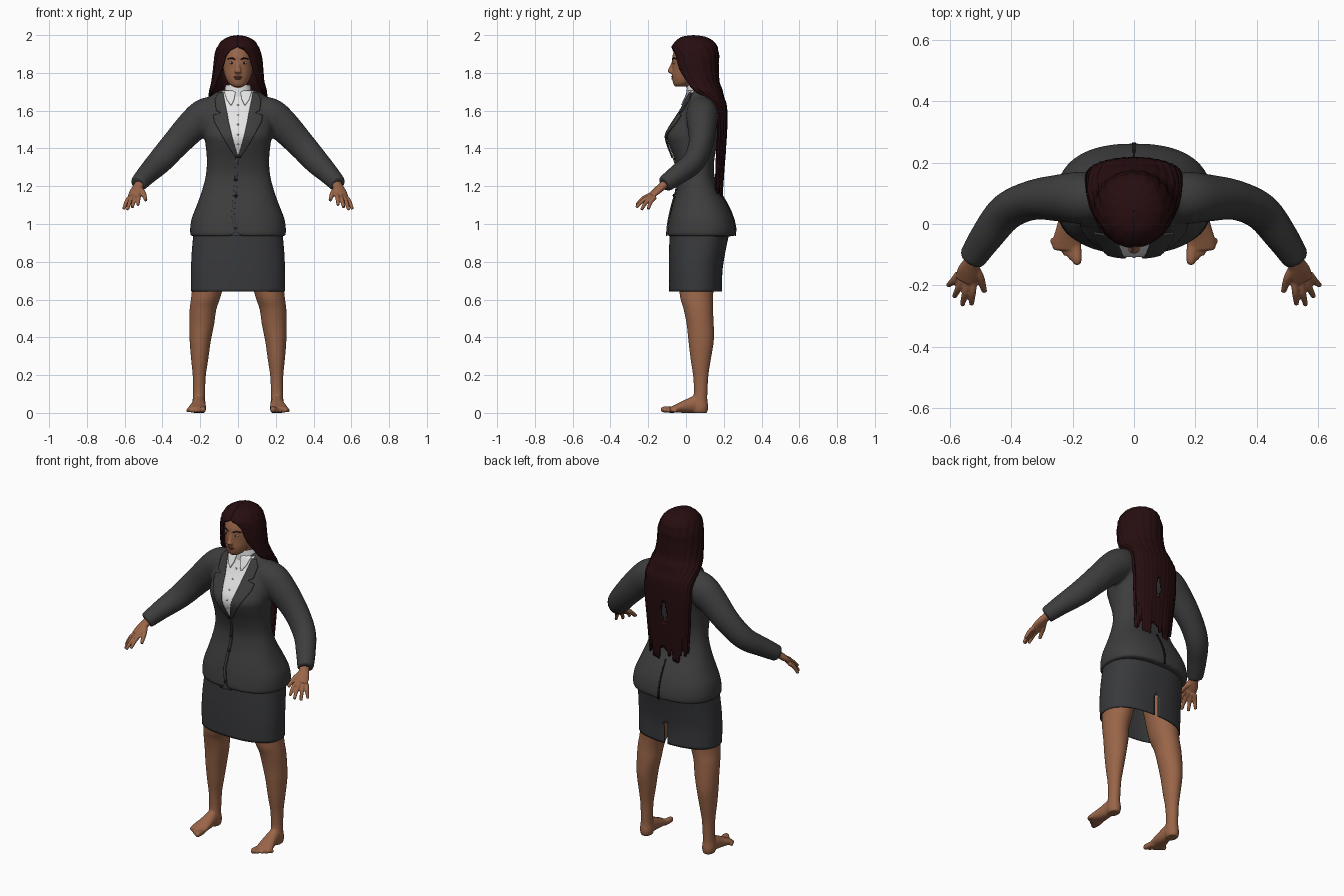
import bpy, bmesh, math, random
from mathutils import Vector, Matrix

random.seed(4)
cube = bpy.data.objects.get("Cube")
if cube:
    bpy.data.objects.remove(cube, do_unlink=True)


def material(name, r, g, b):
    m = bpy.data.materials.new(name)
    m.use_nodes = True
    m.diffuse_color = (r, g, b, 1)
    bsdf = next(n for n in m.node_tree.nodes if n.type == "BSDF_PRINCIPLED")
    bsdf.inputs["Base Color"].default_value = (r, g, b, 1)
    bsdf.inputs["Roughness"].default_value = 0.7
    return m


SKIN = material("brown skin", 0.32, 0.13, 0.065)
JACKET = material("charcoal jacket", 0.047, 0.047, 0.048)
SKIRT = material("slate skirt", 0.04, 0.041, 0.045)
SHIRT = material("white shirt", 0.78, 0.78, 0.78)
HAIR = material("dark auburn hair", 0.02, 0.004, 0.005)
LIPS = material("lips", 0.2, 0.065, 0.04)
EYE = material("eye white", 0.6, 0.57, 0.53)
DARK = material("near black", 0.012, 0.01, 0.01)


def smooth(rows, n=5):
    """Catmull-Rom refinement of a list of tuples."""
    out, last = [], len(rows) - 1
    for i in range(last):
        p = [rows[max(0, min(last, i + k))] for k in (-1, 0, 1, 2)]
        for s in range(n):
            t = s / n
            out.append(tuple(0.5 * (2 * b + (c - a) * t + (2 * a - 5 * b + 4 * c - d) * t * t
                                    + (3 * b - a - 3 * c + d) * t ** 3) for a, b, c, d in zip(*p)))
    return out + [tuple(rows[-1])]


def tube(bm, rings, axis=None, side=(1, 0, 0), segs=32, p=2.0, flip=1, caps=True, n=5):
    """Loft superellipse rings (x, y, z, half width, half depth)."""
    rings = smooth(rings, n)
    pts = [Vector(r[:3]) for r in rings]
    loops = []
    for i, (c, r) in enumerate(zip(pts, rings)):
        d = Vector(axis) if axis else pts[min(i + 1, len(pts) - 1)] - pts[max(i - 1, 0)]
        d.normalize()
        u = Vector(side)
        u = (u - d * u.dot(d)).normalized()
        v = d.cross(u)
        loop = []
        for j in range(segs):
            a = 2 * math.pi * (j + 0.5) / segs
            ca, sa = math.cos(a), math.sin(a)
            q = (c + u * r[3] * math.copysign(abs(ca) ** (2 / p), ca)
                 + v * r[4] * math.copysign(abs(sa) ** (2 / p), sa))
            loop.append(bm.verts.new((q.x * flip, q.y, q.z)))
        loops.append(loop)
    for a, b in zip(loops, loops[1:]):
        for j in range(segs):
            k = (j + 1) % segs
            bm.faces.new((a[j], a[k], b[k], b[j]))
    if caps:
        bm.faces.new(loops[0])
        bm.faces.new(loops[-1])


def ball(bm, pos, size):
    bmesh.ops.create_uvsphere(bm, u_segments=16, v_segments=10, radius=1,
                              matrix=Matrix.Translation(pos) @ Matrix.Diagonal((*size, 1)))


def finish(name, bm, mat, voxel=0, relax=3, thick=0):
    bmesh.ops.recalc_face_normals(bm, faces=bm.faces)
    me = bpy.data.meshes.new(name)
    bm.to_mesh(me)
    bm.free()
    me.materials.append(mat)
    me.polygons.foreach_set("use_smooth", [True] * len(me.polygons))
    ob = bpy.data.objects.new(name, me)
    bpy.context.scene.collection.objects.link(ob)
    if voxel:
        m = ob.modifiers.new("fuse", "REMESH")
        m.mode, m.voxel_size, m.use_smooth_shade = "VOXEL", voxel, True
        s = ob.modifiers.new("relax", "SMOOTH")
        s.factor, s.iterations = 0.5, relax
    if thick:
        m = ob.modifiers.new("thickness", "SOLIDIFY")
        m.thickness, m.offset = thick, 0
    return ob


# Jacket body profile: height, half width, front, back
BODY = [(.935, .25, -.1, .26), (.97, .254, -.097, .262), (1.03, .245, -.088, .25),
        (1.1, .218, -.072, .22), (1.18, .19, -.05, .175), (1.26, .17, -.042, .15),
        (1.34, .165, -.06, .15), (1.42, .172, -.09, .165), (1.47, .18, -.1, .175),
        (1.53, .185, -.07, .185), (1.6, .185, -.025, .185), (1.66, .16, .005, .175),
        (1.695, .12, .02, .15), (1.715, .07, .03, .12)]
FINE = smooth(BODY, 8)
POWER = 2.4


def as_rings(rows):
    return [(0, (f + b) / 2, z, w, (b - f) / 2) for z, w, f, b in rows]


def surface(x, z, s=-1):
    """Depth of the jacket surface, front (s=-1) or back (s=1)."""
    for lo, hi in zip(FINE, FINE[1:]):
        if z <= hi[0]:
            break
    t = max(0, min(1, (z - lo[0]) / (hi[0] - lo[0])))
    w, f, b = (lo[k] + (hi[k] - lo[k]) * t for k in (1, 2, 3))
    return (f + b) / 2 + s * (b - f) / 2 * max(0, 1 - abs(x / w) ** POWER) ** (1 / POWER)


def strip(name, rows, off, mat, s=-1, sides=(1,), cols=8):
    """Thin plate laid on the jacket; rows are (z, x start, x end)."""
    bm = bmesh.new()
    dense = [tuple(p + (q - p) * k / 5 for p, q in zip(a, b))
             for a, b in zip(rows, rows[1:]) for k in range(5)] + [rows[-1]]
    for flip in sides:
        grid = []
        for z, x0, x1 in dense:
            xs = [x0 + (x1 - x0) * j / cols for j in range(cols + 1)]
            grid.append([bm.verts.new((x * flip, surface(x, z, s) + s * off, z)) for x in xs])
        for a, b in zip(grid, grid[1:]):
            for j in range(cols):
                bm.faces.new((a[j], a[j + 1], b[j + 1], b[j]))
    finish(name, bm, mat, thick=.007)


# Jacket with sleeves
bm = bmesh.new()
tube(bm, as_rings(BODY), axis=(0, 0, 1), segs=64, p=POWER)
ARM = [(.1, .08, 1.6, .075, .08), (.17, .085, 1.575, .085, .092), (.235, .085, 1.525, .078, .086),
       (.33, .078, 1.425, .065, .075), (.415, .04, 1.33, .06, .067), (.48, -.04, 1.265, .054, .055),
       (.53, -.115, 1.21, .045, .045)]
for flip in (1, -1):
    tube(bm, ARM, side=(0, 1, 0), flip=flip)
finish("jacket", bm, JACKET, voxel=.01, relax=5)

# Shirt front, lapels and jacket seams
strip("shirt_front", [(1.705, -.085, .085), (1.6, -.062, .062), (1.5, -.043, .043),
                      (1.35, -.002, .002)], .005, SHIRT, cols=16)
strip("shirt_collar_tips", [(1.705, .012, .075), (1.66, .02, .06), (1.63, .034, .04)], .014, SHIRT, sides=(1, -1))
strip("lapels", [(1.695, .078, .1), (1.66, .072, .122), (1.6, .06, .115), (1.588, .057, .09),
                 (1.575, .055, .13), (1.54, .049, .125), (1.45, .028, .075), (1.35, -.002, .012)],
      .01, JACKET, sides=(1, -1))
strip("front_closure", [(1.35, -.012, 0), (1.2, -.02, -.006), (1.05, -.035, -.02),
                        (.975, -.02, -.005)], .004, JACKET)
strip("front_hem_notch", [(.975, -.014, -.01), (.95, -.024, .002), (.936, -.05, .03)], .003, SKIRT)
strip("back_vent", [(1.15, -.003, .003), (.937, -.006, .006)], .002, DARK, s=1)

# Buttons
bm = bmesh.new()
for z in (1.235, 1.15):
    ball(bm, (-.012, surface(0, z) - .008, z), (.009, .005, .009))
finish("jacket_buttons", bm, DARK)
bm = bmesh.new()
for k in range(5):
    z = 1.63 - k * .052
    ball(bm, (0, surface(0, z) - .009, z), (.005, .003, .005))
finish("shirt_buttons", bm, EYE)

# Shirt collar band
bm = bmesh.new()
tube(bm, [(0, .075, 1.66, .085, .07), (0, .072, 1.70, .072, .066), (0, .068, 1.735, .062, .06)],
     axis=(0, 0, 1), caps=False)
finish("shirt_collar", bm, SHIRT, thick=.006)

# Skirt, open at the bottom with a back slit
bm = bmesh.new()
tube(bm, as_rings([(.642, .245, -.086, .188), (.75, .246, -.088, .19), (.85, .242, -.087, .205),
                   (.96, .232, -.083, .228)]), axis=(0, 0, 1), segs=128, p=POWER, caps=False)
slit = [f for f in bm.faces if abs(f.calc_center_median().x) < .008
        and f.calc_center_median().y > 0 and f.calc_center_median().z < .77]
bmesh.ops.delete(bm, geom=slit, context="FACES")
finish("skirt", bm, SKIRT, thick=.006)

# Legs, feet and toes
LEG = [(.12, .06, .9, .1, .11), (.165, .055, .64, .08, .09), (.185, .065, .55, .071, .078),
       (.192, .075, .47, .066, .072), (.2, .08, .38, .056, .067), (.203, .078, .28, .045, .053),
       (.205, .078, .2, .035, .041), (.206, .078, .12, .032, .036), (.207, .075, .07, .033, .038),
       (.207, .075, .03, .037, .043), (.207, .075, 0, .031, .037)]
FOOT = [(.207, .09, .03, .03, .03), (.207, .05, .045, .034, .045), (.21, 0, .036, .04, .036),
        (.217, -.05, .024, .048, .023), (.22, -.085, .016, .046, .015)]
bm = bmesh.new()
for flip in (1, -1):
    tube(bm, LEG, axis=(0, 0, 1), flip=flip)
    tube(bm, FOOT, axis=(0, -1, 0), flip=flip)
    for i in range(5):
        r = (.017 if i == 0 else .013 - .001 * i)
        x, y = .186 + .0195 * i, -.133 + .015 * i
        tube(bm, [(x + .004, -.06, .016, r, r), (x, y + .02, r + .001, r, r), (x, y, r, r * .6, r * .6)],
             segs=14, flip=flip)
finish("legs", bm, SKIN, voxel=.006)

# Hands
bm = bmesh.new()
TIPS = [(.53, -.262, 1.1), (.56, -.264, 1.087), (.586, -.237, 1.075), (.606, -.2, 1.078)]
for flip in (1, -1):
    tube(bm, [(.51, -.09, 1.23, .028, .024), (.528, -.125, 1.2, .028, .021), (.54, -.155, 1.175, .036, .018),
              (.55, -.185, 1.15, .035, .014)], side=(1, .4, -.1), flip=flip)
    for i, tip in enumerate(TIPS):
        base = Vector((.523 + .0165 * i, -.178 + .005 * i, 1.157 - .005 * i))
        mid = base.lerp(Vector(tip), .5) + Vector((0, -.004, .009))
        tube(bm, [(*base, .012, .012), (*mid, .0115, .0115), (*tip, .008, .008)], segs=14, flip=flip)
    tube(bm, [(.525, -.135, 1.19, .016, .016), (.502, -.175, 1.165, .014, .014),
              (.488, -.22, 1.125, .009, .009)], segs=14, flip=flip)
finish("hands", bm, SKIN, voxel=.004, relax=2)

# Head, neck and nose
bm = bmesh.new()
tube(bm, [(0, -.03, 1.728, .028, .03), (0, -.02, 1.745, .05, .048), (0, 0, 1.78, .068, .075),
          (0, .02, 1.82, .078, .094), (0, .03, 1.86, .082, .105), (0, .035, 1.9, .082, .104),
          (0, .04, 1.95, .07, .085), (0, .04, 1.975, .03, .04)], axis=(0, 0, 1))
tube(bm, [(0, .075, 1.64, .06, .055), (0, .06, 1.7, .052, .052), (0, .045, 1.78, .052, .052)], axis=(0, 0, 1))
tube(bm, [(0, -.066, 1.86, .008, .009), (0, -.078, 1.825, .012, .013), (0, -.083, 1.806, .02, .014),
          (0, -.07, 1.796, .014, .01)], axis=(0, 0, 1), segs=16)
finish("head", bm, SKIN, voxel=.005)

# Face details
eyes, dark, lips = bmesh.new(), bmesh.new(), bmesh.new()
for s in (1, -1):
    ball(eyes, (s * .033, -.063, 1.853), (.014, .006, .006))
    ball(dark, (s * .033, -.0665, 1.853), (.006, .004, .006))
    tube(dark, [(.014, -.071, 1.871, .003, .003), (.035, -.064, 1.878, .004, .004),
                (.056, -.047, 1.872, .002, .002)], side=(0, 1, 0), segs=8, flip=s)
ball(lips, (0, -.07, 1.779), (.024, .009, .005))
ball(lips, (0, -.068, 1.77), (.02, .01, .006))
finish("eyes", eyes, EYE)
finish("irises_and_brows", dark, DARK)
finish("lips", lips, LIPS)

# Hair: height, centre depth, half width, half depth, sweep from the back
PI = math.pi
ROWS = smooth([(1.994, .04, .001, .001, PI), (1.986, .04, .045, .058, PI), (1.965, .045, .083, .093, PI),
               (1.94, .045, .1, .113, PI), (1.925, .045, .108, .116, 2.85), (1.89, .05, .118, .118, 2.6),
               (1.85, .05, .123, .115, 2.5), (1.8, .055, .127, .112, 2.35), (1.75, .065, .134, .105, 2.15),
               (1.71, .085, .144, .1, 2.05), (1.67, .12, .15, .075, 1.75), (1.62, .15, .152, .06, 1.5),
               (1.5, .16, .15, .052, 1.4), (1.35, .155, .14, .047, 1.4), (1.17, .15, .125, .04, 1.4)], 5)
COLS = 72
length = [random.uniform(.7, 1.2) for _ in range(COLS // 3 + 1)]
bm = bmesh.new()
grid = []
for z, cy, w, d, sweep in ROWS:
    row = []
    for j in range(COLS + 1):
        t = min(sweep, PI) * (2 * j / COLS - 1)
        k = 1 + .015 * math.sin(j * 1.3) + .01 * math.sin(j * 2.9)
        zz = z if z > 1.38 else 1.38 - (1.38 - z) * length[j // 3]
        row.append(bm.verts.new((w * k * math.sin(t), cy + d * k * math.cos(t), zz)))
    grid.append(row)
for a, b in zip(grid, grid[1:]):
    for j in range(COLS):
        bm.faces.new((a[j], a[j + 1], b[j + 1], b[j]))
gap = []
for f in bm.faces:
    c = f.calc_center_median()
    if abs(c.x) < .02 * (1 - ((c.z - 1.44) / .075) ** 2):
        gap.append(f)
bmesh.ops.delete(bm, geom=gap, context="FACES")
finish("long_hair", bm, HAIR, thick=.012)
